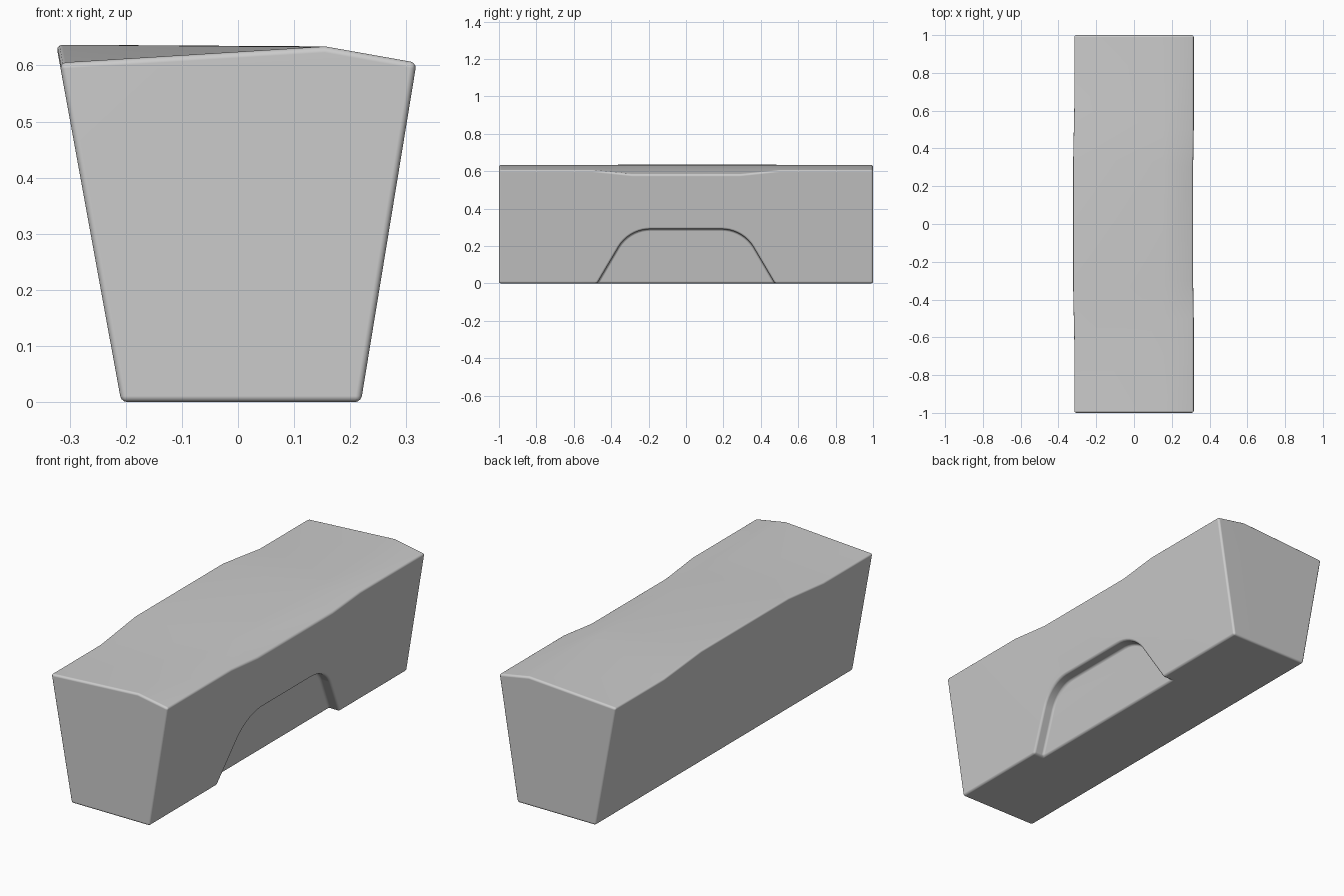
import bpy, bmesh
from math import sin, cos, radians

if "Cube" in bpy.data.objects:
    bpy.data.objects.remove(bpy.data.objects["Cube"])


def make_object(name, bm):
    bmesh.ops.recalc_face_normals(bm, faces=bm.faces)
    mesh = bpy.data.meshes.new(name)
    bm.to_mesh(mesh)
    bm.free()
    obj = bpy.data.objects.new(name, mesh)
    bpy.context.collection.objects.link(obj)
    return obj


def left_x(z):
    return -0.208 - 0.182 * z


def right_x(z):
    return 0.219 + 0.164 * z


# Top columns: x (None = on the wall), end height, middle height, dip start and end in y
columns = [
    (left_x, 0.605, 0.637, 0.62, 0.34),
    (lambda z: 0.155, 0.634, 0.633, 0.50, 0.33),
    (right_x, 0.605, 0.583, 0.50, 0.29),
]

# Tapered body with a warped top
bm = bmesh.new()
grid = []
for x, z_end, z_mid, start, end in columns:
    stations = [(-1, z_end), (-start, z_end), (-end, z_mid),
                (end, z_mid), (start, z_end), (1, z_end)]
    grid.append([bm.verts.new((x(z), y, z)) for y, z in stations])
left, peak, right = grid
bl = [bm.verts.new((left_x(0), y, 0)) for y in (-1, 1)]
br = [bm.verts.new((right_x(0), y, 0)) for y in (-1, 1)]
for a, b in ((left, peak), (peak, right)):
    for i in range(5):
        bm.faces.new((a[i], b[i], b[i + 1], a[i + 1]))
bm.faces.new(left + bl[::-1])
bm.faces.new(right + br[::-1])
bm.faces.new((bl[0], br[0], br[1], bl[1]))
for i in (0, 1):
    bm.faces.new((bl[i], br[i], right[-i], peak[-i], left[-i]))
body = make_object("barrier_body", bm)

# Arched recess cutter, parallel to the sloping right wall
r, a_max = 0.20, radians(58)
half = [(0.19 + r * sin(a_max * i / 9), 0.29 - r + r * cos(a_max * i / 9))
        for i in range(10)]
half += [(0.475, 0.0), (0.507, -0.05)]
outline = half + [(-y, z) for y, z in reversed(half)]
bm = bmesh.new()
inner = [bm.verts.new((right_x(z) - 0.055, y, z)) for y, z in outline]
outer = [bm.verts.new((right_x(z) + 0.10, y, z)) for y, z in outline]
bm.faces.new(inner)
bm.faces.new(outer)
for i in range(len(outline)):
    j = (i + 1) % len(outline)
    bm.faces.new((inner[i], inner[j], outer[j], outer[i]))
cutter = make_object("recess_cutter", bm)
cutter.hide_render = True
cutter.hide_set(True)

# Cut the recess and round the edges
cut = body.modifiers.new("recess", 'BOOLEAN')
cut.operation = 'DIFFERENCE'
cut.solver = 'EXACT'
cut.object = cutter
bevel = body.modifiers.new("rounded_edges", 'BEVEL')
bevel.width = 0.011
bevel.segments = 3
bevel.limit_method = 'ANGLE'
bevel.angle_limit = radians(35)

bpy.context.view_layer.objects.active = body
body.select_set(True)
for m in ("recess", "rounded_edges"):
    bpy.ops.object.modifier_apply(modifier=m)
bpy.data.objects.remove(cutter)
bpy.ops.object.shade_smooth_by_angle(angle=radians(40))
weighted = body.modifiers.new("even_shading", 'WEIGHTED_NORMAL')
weighted.keep_sharp = True
